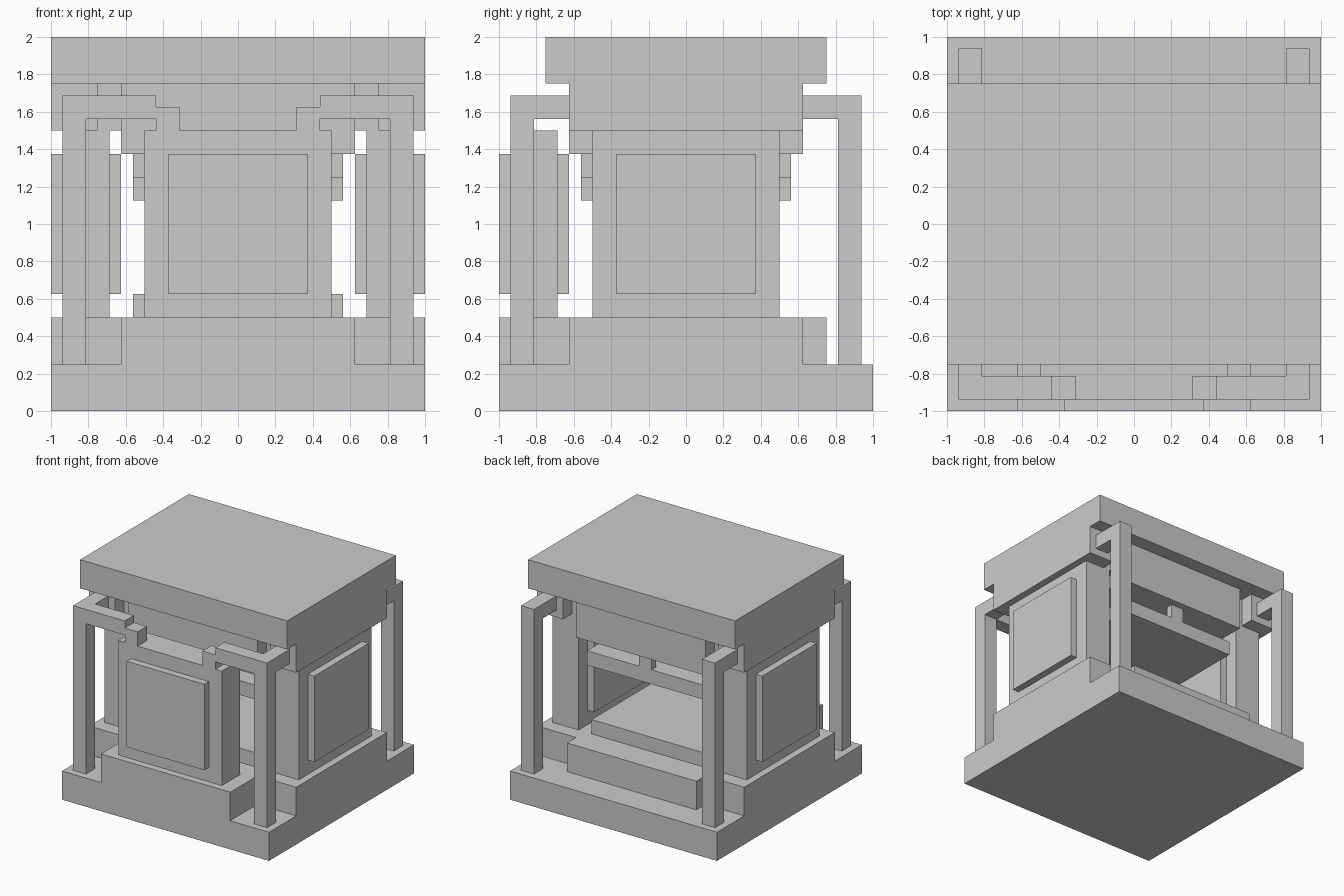
import bpy

if "Cube" in bpy.data.objects:
    bpy.data.objects.remove(bpy.data.objects["Cube"])


def box(name, x, y, z):
    """Axis-aligned box from (min, max) ranges."""
    lo, hi = zip(x, y, z)
    bpy.ops.mesh.primitive_cube_add(size=1, location=[(a + b) / 2 for a, b in zip(lo, hi)])
    ob = bpy.context.object
    ob.name = name
    ob.scale = [b - a for a, b in zip(lo, hi)]
    bpy.ops.object.transform_apply(location=True, rotation=True, scale=True)
    return ob


def pair(name, x, y, z):
    """Box on the right plus its mirror on the left."""
    ob = box(name, x, y, z)
    mod = ob.modifiers.new("mirror", 'MIRROR')
    mod.use_axis = (True, False, False)
    return ob


# Stepped base
box("base_slab", (-1, 1), (-1, 1), (0, 0.25))
box("base_step_wide", (-1, 1), (-0.625, 0.625), (0.25, 0.5))
box("base_step_front", (-0.625, 0.625), (-1, -0.625), (0.25, 0.5))
box("base_step_back", (-0.625, 0.625), (0.625, 0.75), (0.25, 0.5))
box("inner_floor_plate", (-0.5625, 0.5625), (-0.5, 0.5), (0.5, 0.625))

# Roof: slab, centre block and side beams with narrow notches between
box("roof_slab", (-1, 1), (-0.75, 0.75), (1.75, 2))
box("roof_centre_block", (-0.625, 0.625), (-0.625, 0.625), (1.375, 1.75))
pair("roof_side_beam", (0.75, 1), (-0.625, 0.625), (1.5, 1.75))
pair("roof_beam_link", (0.625, 0.75), (-0.5, 0.5), (1.5, 1.75))

# Hanging plate with a small hanger at the middle of each side
box("hanging_plate", (-0.5625, 0.5625), (-0.5625, 0.5625), (1.125, 1.25))
pair("side_hanger", (0.5, 0.5625), (-0.0625, 0.0625), (1.25, 1.375))
for label, y in (("front", (-0.5625, -0.5)), ("back", (0.5, 0.5625))):
    box(label + "_hanger", (-0.0625, 0.0625), y, (1.25, 1.375))

# Wall panels with raised plates on both faces (the back stays open)
wall, plate = (0.6875, 0.9375), (0.625, 1)
pair("side_panel", wall, (-0.5, 0.5), (0.5, 1.5))
pair("side_panel_plate", plate, (-0.375, 0.375), (0.625, 1.375))
box("front_panel", (-0.5, 0.5), (-wall[1], -wall[0]), (0.5, 1.5))
box("front_panel_plate", (-0.375, 0.375), (-plate[1], -plate[0]), (0.625, 1.375))

# Corner pipes: upright legs with arms into the roof beams
near, far = 0.8125, 0.9375
arm_z = (1.5625, 1.6875)
for label, s in (("front", -1), ("back", 1)):
    pair(label + "_leg", (near, far), sorted((s * near, s * far)), (0.25, 1.6875))
    pair(label + "_leg_arm", (near, far), sorted((s * 0.625, s * near)), arm_z)

# Front arms that hook down onto the front panel
pair("front_cross_arm", (0.4375, near), (-far, -near), arm_z)
pair("front_arm_hook", (0.3125, 0.4375), (-far, -near), (1.5, 1.625))
